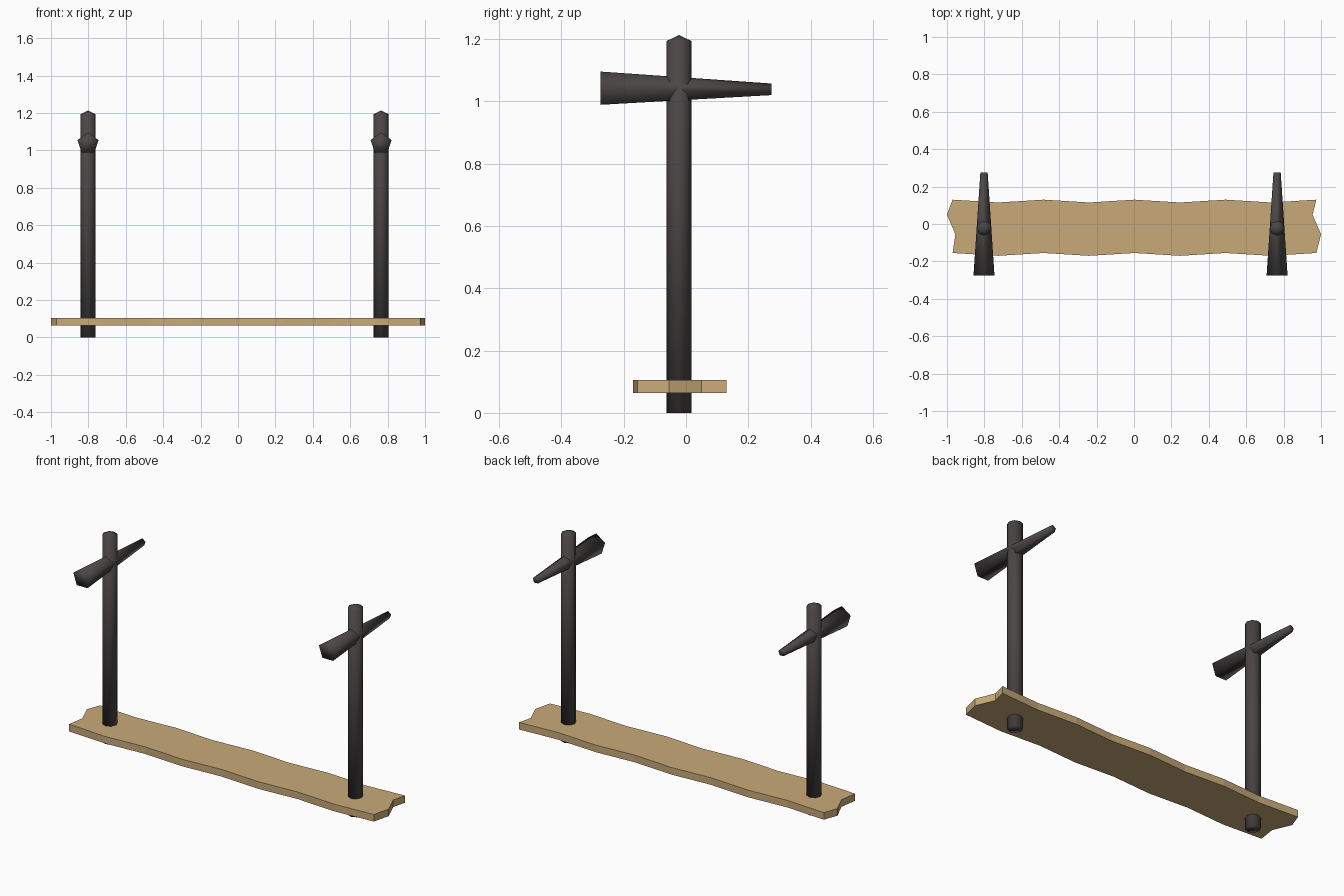
import bpy, bmesh, math
from mathutils import Matrix

if "Cube" in bpy.data.objects:
    bpy.data.objects.remove(bpy.data.objects["Cube"])


def material(name, rgb):
    m = bpy.data.materials.new(name)
    m.diffuse_color = (*rgb, 1)
    m.use_nodes = True
    m.node_tree.nodes["Principled BSDF"].inputs["Base Color"].default_value = m.diffuse_color
    return m


WOOD = material("pale wood", (0.58, 0.40, 0.19))
IRON = material("dark iron", (0.068, 0.061, 0.059))


def finish(name, bm, mat, smooth):
    bmesh.ops.recalc_face_normals(bm, faces=bm.faces)
    me = bpy.data.meshes.new(name)
    bm.to_mesh(me)
    bm.free()
    me.materials.append(mat)
    for p in me.polygons:
        p.use_smooth = smooth
    ob = bpy.data.objects.new(name, me)
    bpy.context.collection.objects.link(ob)
    return ob


def loft(name, rings, tip=None):
    """Join equal-length rings of points, with an end cap or a pointed tip."""
    bm = bmesh.new()
    vs = [[bm.verts.new(p) for p in ring] for ring in rings]
    n = len(vs[0])
    for a, b in zip(vs, vs[1:]):
        for i in range(n):
            j = (i + 1) % n
            bm.faces.new((a[i], a[j], b[j], b[i]))
    bm.faces.new(vs[0])
    if tip:
        t = bm.verts.new(tip)
        for i in range(n):
            bm.faces.new((vs[-1][i], vs[-1][(i + 1) % n], t))
    else:
        bm.faces.new(vs[-1])
    return finish(name, bm, IRON, True)


# plank: wavy long edges and jagged ends, extruded to thickness
xs = [-0.97 + 1.945 * i / 8 for i in range(9)]
back = [(x, 0.13 - 0.015 * (i % 2)) for i, x in enumerate(xs)]
front = [(x, -0.155 - 0.015 * (i % 2)) for i, x in enumerate(xs)]
outline = front + [(1.0, -0.055), (0.955, 0.05)] + back[::-1] + [(-1.0, 0.05), (-0.955, -0.055)]
bm = bmesh.new()
face = bm.faces.new([bm.verts.new((x, y, 0.064)) for x, y in outline])
ext = bmesh.ops.extrude_face_region(bm, geom=[face])
bmesh.ops.translate(bm, vec=(0, 0, 0.041),
                    verts=[v for v in ext["geom"] if isinstance(v, bmesh.types.BMVert)])
finish("plank", bm, WOOD, False)

# two posts with pointed tops, each carrying a tapered five-sided cross arm
PY = -0.0225
for side, px in (("left", -0.802), ("right", 0.765)):
    def post_ring(z, n=8, r=0.04):
        return [(px + r * math.cos(math.tau * i / n), PY + r * math.sin(math.tau * i / n), z)
                for i in range(n)]

    def arm_ring(y, r, n=5):
        return [(px + r * math.sin(math.tau * i / n), y, 1.037 + r * math.cos(math.tau * i / n))
                for i in range(n)]

    loft(side + "_post", [post_ring(0), post_ring(1.194)], (px, PY, 1.213))
    loft(side + "_cross_arm", [arm_ring(-0.275, 0.059), arm_ring(0.275, 0.0205)])
